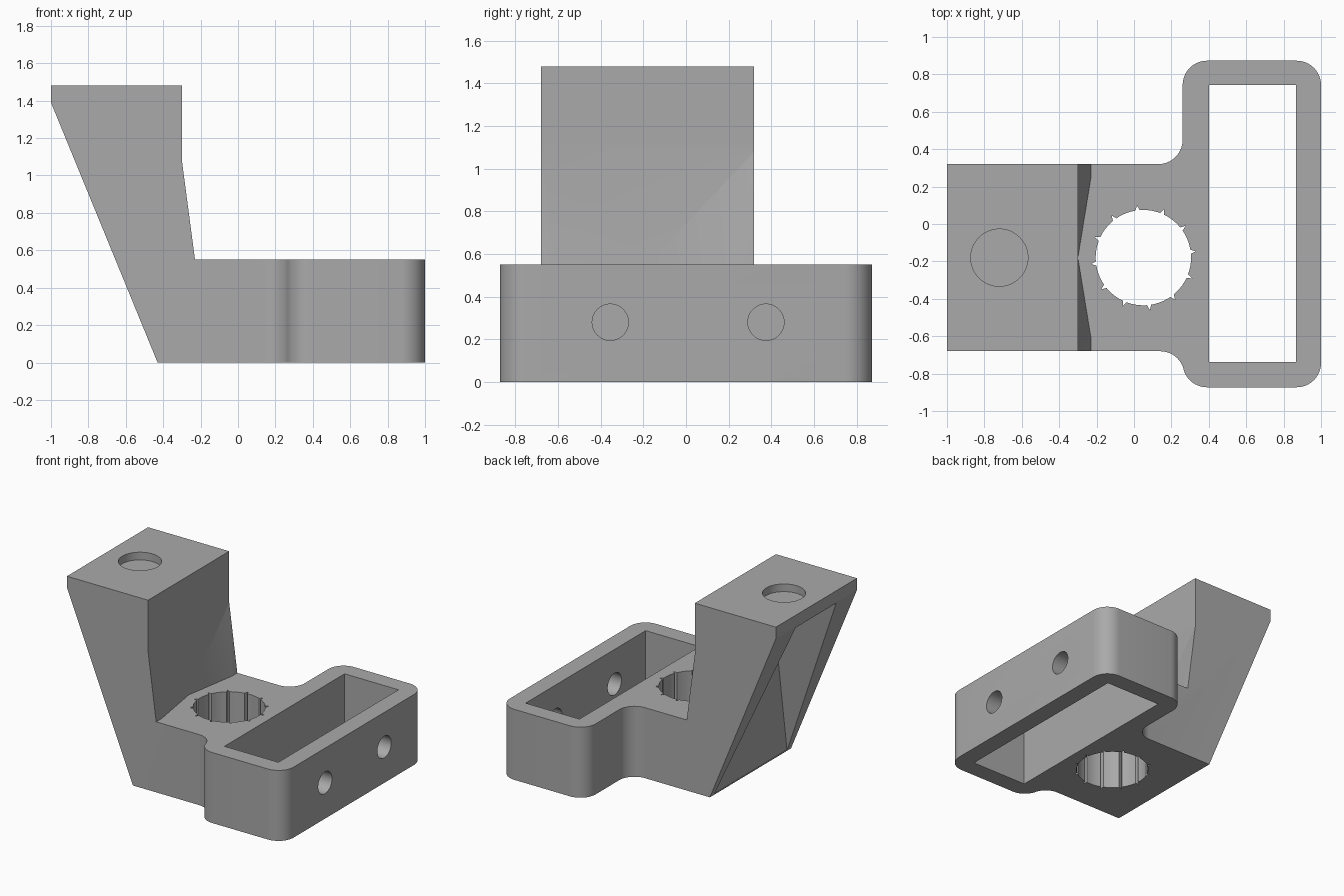
import bpy
import bmesh
from math import sin, cos, radians, pi

old = bpy.data.objects.get("Cube")
if old:
    bpy.data.objects.remove(old, do_unlink=True)

# Main sizes
BASE_TOP, ARM_TOP = 0.55, 1.48
ARM_FRONT, ARM_LEFT, MID_Y = -0.30, 0.32, -0.18
ARM_RIGHT = 2 * MID_Y - ARM_LEFT
R = 0.13


def make_object(name, bm):
    bmesh.ops.recalc_face_normals(bm, faces=bm.faces)
    mesh = bpy.data.meshes.new(name)
    bm.to_mesh(mesh)
    bm.free()
    obj = bpy.data.objects.new(name, mesh)
    bpy.context.collection.objects.link(obj)
    return obj


def prism(name, points, axis, low, high):
    """Extrude a flat outline along one axis."""
    place = {"x": lambda u, v, w: (w, u, v),
             "y": lambda u, v, w: (u, w, v),
             "z": lambda u, v, w: (u, v, w)}[axis]
    bm = bmesh.new()
    ends = [[bm.verts.new(place(u, v, w)) for u, v in points] for w in (low, high)]
    for ring in ends:
        bm.faces.new(ring)
    n = len(points)
    for i in range(n):
        j = (i + 1) % n
        bm.faces.new((ends[0][i], ends[0][j], ends[1][j], ends[1][i]))
    return make_object(name, bm)


def hull(name, points):
    bm = bmesh.new()
    for p in points:
        bm.verts.new(p)
    bmesh.ops.convex_hull(bm, input=bm.verts)
    return make_object(name, bm)


def arc(cx, cy, r, start, end, steps=10):
    angles = [radians(start + (end - start) * i / steps) for i in range(steps + 1)]
    return [(cx + r * cos(a), cy + r * sin(a)) for a in angles]


def circle(cx, cy, r, steps=48):
    return arc(cx, cy, r, 0, 360, steps)[:-1]


def combine(target, tool, operation):
    tool.hide_render = True
    mod = target.modifiers.new("cut", "BOOLEAN")
    mod.operation = operation
    mod.solver = "EXACT"
    mod.object = tool
    bpy.context.view_layer.objects.active = target
    bpy.ops.object.modifier_apply(modifier=mod.name)
    bpy.data.objects.remove(tool, do_unlink=True)


# Bracket: the plan outline crossed with the side profile
plan = [(-1.2, ARM_RIGHT)]
plan += arc(0.14, ARM_RIGHT - R, R, 90, 15.6)
plan += arc(0.39, -0.743, R, 195.6, 270)
plan += arc(0.87, -0.743, R, 270, 360)
plan += arc(0.87, 0.743, R, 0, 90)
plan += arc(0.39, 0.743, R, 90, 180)
plan += arc(R, ARM_LEFT + R, R, 0, -90)
plan += [(-1.2, ARM_LEFT)]
bracket = prism("bracket", plan, "z", -0.1, 1.6)

profile = [(-0.43, 0), (1.2, 0), (1.2, BASE_TOP), (-0.23, BASE_TOP),
           (ARM_FRONT, 1.08), (ARM_FRONT, ARM_TOP), (-1, ARM_TOP), (-1, 1.39)]
combine(bracket, prism("side_profile", profile, "y", -1, 1), "INTERSECT")

# Tapered relief between the two gussets at the foot of the arm
tip = (ARM_FRONT, MID_Y, BASE_TOP)
relief = [tip]
for side in (-1, 1):
    for dx, dy, dz in ((0.07, 0.43, 0), (0, 0.5, 0.53)):
        relief.append((tip[0] + 1.1 * dx, tip[1] + 1.1 * dy * side, tip[2] + 1.1 * dz))
combine(bracket, hull("gusset_relief", relief), "DIFFERENCE")

# Open rectangular frame
window = [(0.40, -0.738), (0.865, -0.738), (0.865, 0.742), (0.40, 0.742)]
combine(bracket, prism("frame_opening", window, "z", -0.1, 1), "DIFFERENCE")

# Round bore with twelve narrow grooves
bore = []
for k in range(12):
    a = 7 + 30 * k
    bore += [(0.05 + 0.282 * cos(radians(a)), MID_Y + 0.282 * sin(radians(a)))]
    bore += arc(0.05, MID_Y, 0.255, a + 2.5, a + 27.5, 5)
combine(bracket, prism("grooved_bore", bore, "z", -0.1, 1), "DIFFERENCE")

# Screw holes through the outer frame wall
for y in (-0.355, 0.375):
    combine(bracket, prism("screw_hole", circle(y, 0.28, 0.085), "x", 0.75, 1.2), "DIFFERENCE")

# Shallow round recess on top of the arm
combine(bracket, prism("top_recess", circle(-0.72, MID_Y, 0.153), "z", 1.42, 1.6), "DIFFERENCE")

# Tapering pocket in the sloping back of the arm
pocket = [(MID_Y - 0.45, 0.01), (MID_Y + 0.45, 0.01), (MID_Y + 0.25, 1.38), (MID_Y - 0.25, 1.38)]
combine(bracket, prism("back_pocket", pocket, "x", -1.2, -0.43), "DIFFERENCE")

# Colour and shading
grey = bpy.data.materials.new("plain grey")
grey.use_nodes = True
colour = (0.4, 0.4, 0.4, 1)
grey.diffuse_color = colour
grey.node_tree.nodes["Principled BSDF"].inputs["Base Color"].default_value = colour
bracket.data.materials.clear()
bracket.data.materials.append(grey)
for face in bracket.data.polygons:
    face.material_index = 0

bpy.ops.object.select_all(action="DESELECT")
bracket.select_set(True)
bpy.context.view_layer.objects.active = bracket
bpy.ops.object.shade_smooth_by_angle(angle=pi / 9)
